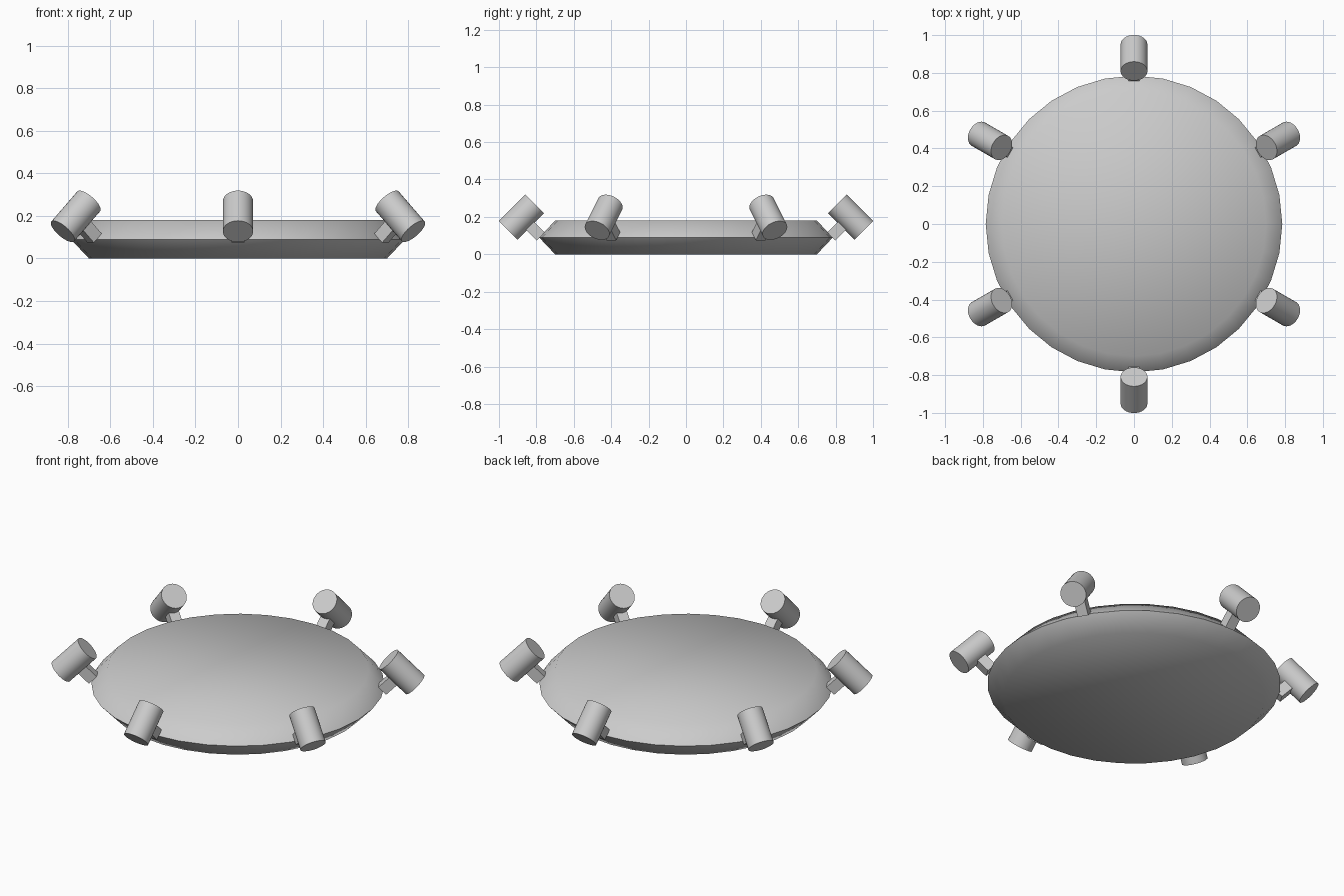
import bpy
from math import radians, sin, cos, pi
from mathutils import Matrix, Vector

if "Cube" in bpy.data.objects:
    bpy.data.objects.remove(bpy.data.objects["Cube"])


def smooth(obj, angle):
    bpy.ops.object.select_all(action='DESELECT')
    obj.select_set(True)
    bpy.context.view_layer.objects.active = obj
    bpy.ops.object.shade_smooth_by_angle(angle=radians(angle))


# Flat disc body with a bevelled rim, lofted from three rings
SIDES = 32
rings = [(0.70, 0.0), (0.785, 0.09), (0.70, 0.18)]
verts = [(r * cos(2 * pi * i / SIDES), r * sin(2 * pi * i / SIDES), z)
         for r, z in rings for i in range(SIDES)]
faces = [(k * SIDES + i, k * SIDES + (i + 1) % SIDES,
          (k + 1) * SIDES + (i + 1) % SIDES, (k + 1) * SIDES + i)
         for k in range(2) for i in range(SIDES)]
faces.append(tuple(reversed(range(SIDES))))
faces.append(tuple(range(2 * SIDES, 3 * SIDES)))
mesh = bpy.data.meshes.new("disc_body")
mesh.from_pydata(verts, [], faces)
body = bpy.data.objects.new("disc_body", mesh)
bpy.context.collection.objects.link(body)
smooth(body, 60)

# Six tilted pods, each on a square strut standing on the upper bevel
POD_CENTRE = Vector((0.88, 0, 0.198))
OUT_UP = Vector((1, 0, 1)).normalized()
for i in range(6):
    spin = Matrix.Rotation(radians(30 + 60 * i), 4, 'Z')

    bpy.ops.mesh.primitive_cylinder_add(vertices=32, radius=0.071, depth=0.2)
    pod = bpy.context.object
    pod.name = f"pod_{i + 1}"
    pod.matrix_world = (spin @ Matrix.Translation(POD_CENTRE)
                        @ Matrix.Rotation(radians(135), 4, 'Y'))
    smooth(pod, 40)

    bpy.ops.mesh.primitive_cube_add(size=1)
    strut = bpy.context.object
    strut.name = f"strut_{i + 1}"
    strut.matrix_world = (spin @ Matrix.Translation(POD_CENTRE - OUT_UP * 0.095)
                          @ Matrix.Rotation(radians(45), 4, 'Y')
                          @ Matrix.Diagonal((0.06, 0.06, 0.10, 1)))
